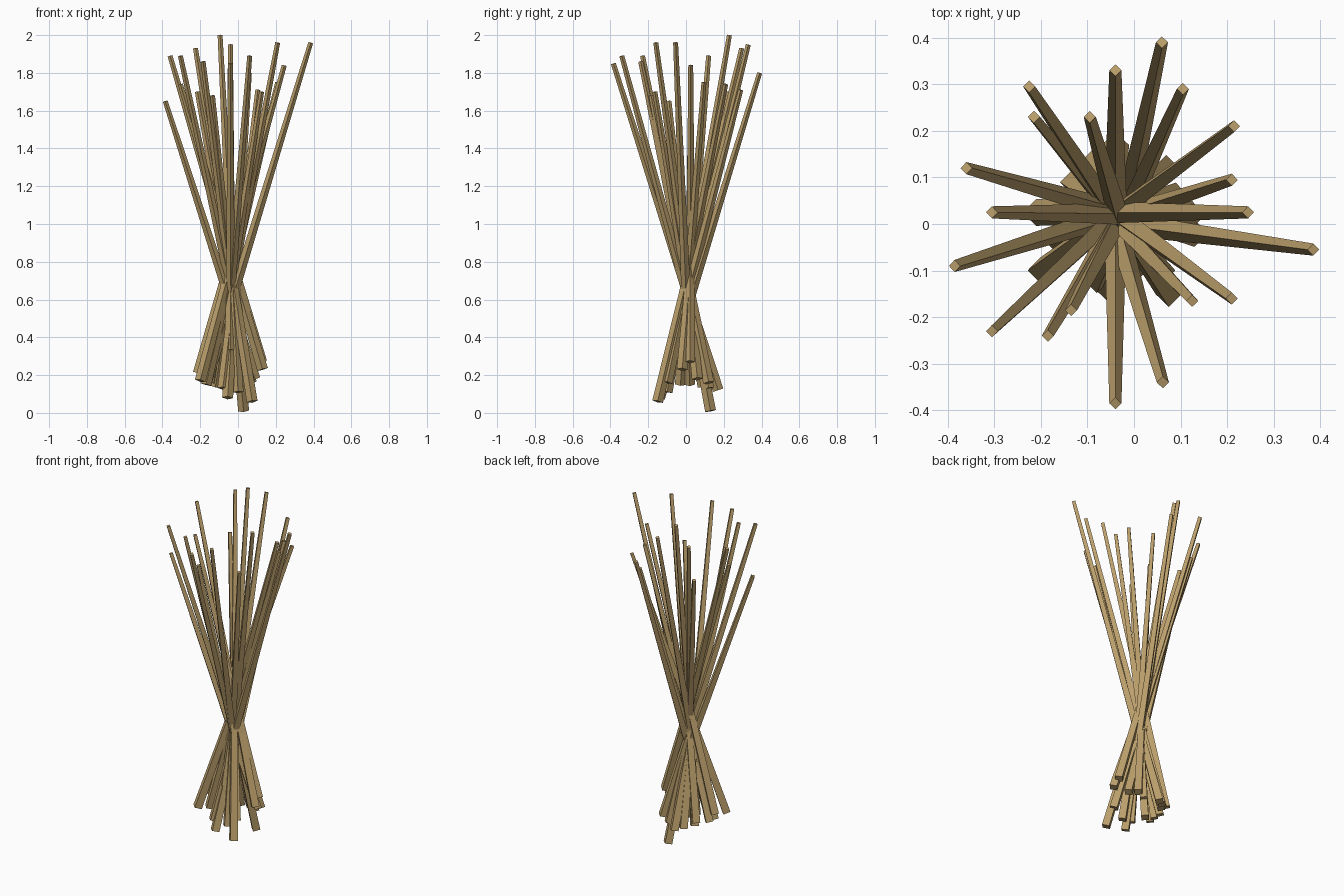
import bpy
from mathutils import Vector

wood = bpy.data.materials.new("wood")
wood.diffuse_color = (0.50, 0.35, 0.15, 1)

# Each stick: thin tip (x, y, z), thick foot (x, y, z)
sticks = [
    (0.06, 0.39, 1.80, -0.055, -0.14, 0.08),
    (-0.04, 0.33, 1.95, -0.04, -0.07, 0.33),
    (-0.225, 0.295, 1.93, 0.075, -0.15, 0.06),
    (-0.215, 0.23, 1.70, 0.06, -0.10, 0.16),
    (-0.095, 0.23, 2.00, 0.0, -0.10, 0.11),
    (0.105, 0.29, 1.71, -0.08, -0.12, 0.13),
    (0.215, 0.21, 1.74, -0.20, -0.10, 0.17),
    (0.21, 0.095, 1.75, -0.17, -0.03, 0.15),
    (0.245, 0.025, 1.84, -0.21, 0.025, 0.21),
    (0.385, -0.055, 1.96, -0.17, 0.02, 0.15),
    (0.21, -0.16, 1.96, -0.13, 0.09, 0.16),
    (0.125, -0.165, 1.70, -0.12, 0.09, 0.14),
    (0.062, -0.34, 1.89, -0.08, 0.14, 0.13),
    (-0.04, -0.385, 1.85, -0.04, 0.17, 0.12),
    (-0.135, -0.185, 1.68, 0.03, 0.13, 0.01),
    (-0.185, -0.24, 1.86, 0.03, 0.12, 0.13),
    (-0.305, -0.23, 1.89, 0.07, 0.12, 0.16),
    (-0.385, -0.09, 1.65, 0.09, 0.06, 0.18),
    (-0.305, 0.025, 1.74, 0.125, 0.02, 0.27),
    (-0.36, 0.12, 1.89, 0.13, -0.02, 0.23),
]

# Four-sided tapered sticks fanning out of a common waist
for i, s in enumerate(sticks):
    tip, foot = Vector(s[:3]), Vector(s[3:])
    axis = tip - foot
    bpy.ops.mesh.primitive_cone_add(vertices=4, radius1=0.029, radius2=0.013,
                                    depth=axis.length, location=(tip + foot) / 2)
    ob = bpy.context.object
    ob.name = f"stick_{i + 1}"
    ob.rotation_euler = Vector((0, 0, 1)).rotation_difference(axis).to_euler()
    ob.data.materials.append(wood)
